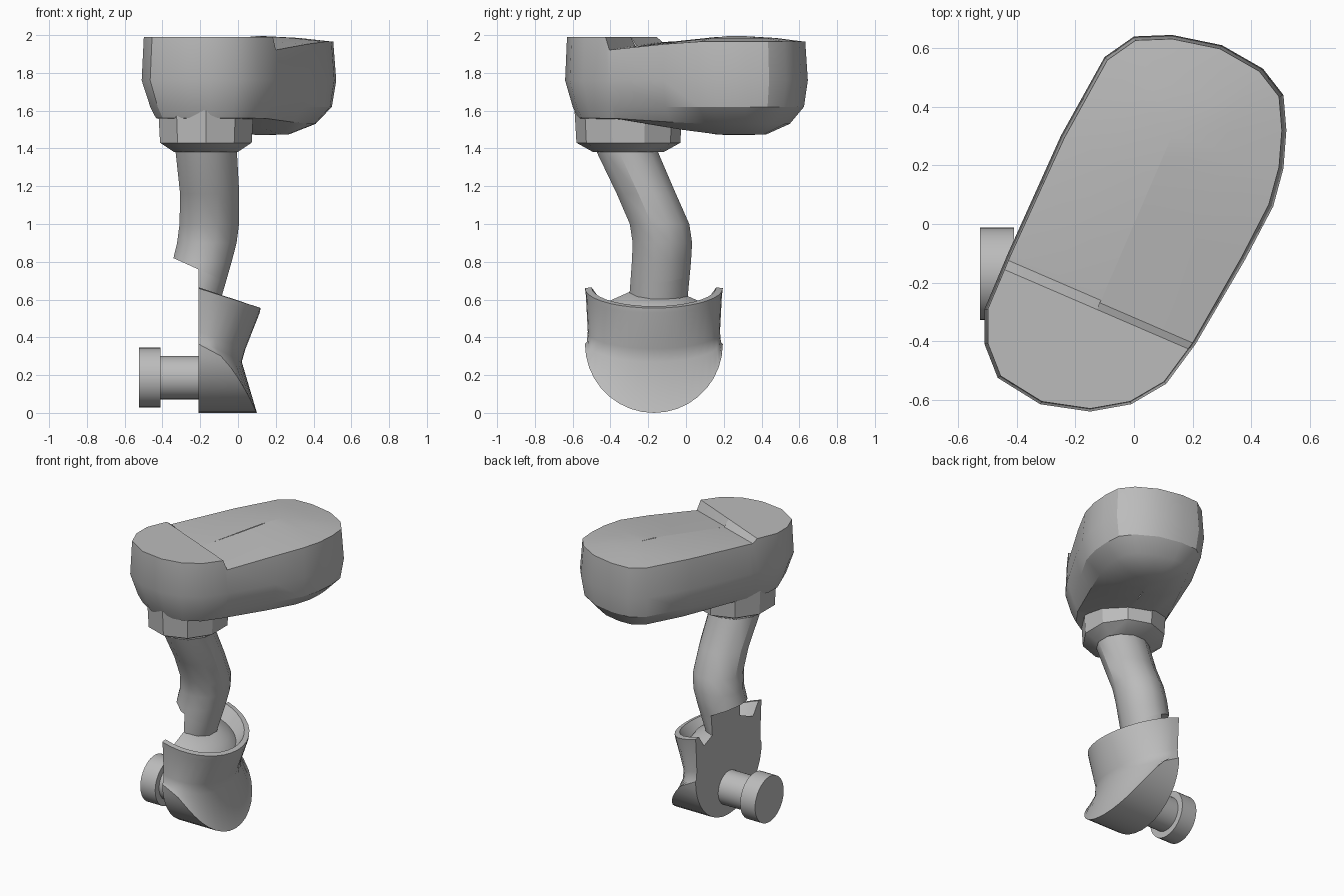
import bpy, bmesh, math
from mathutils import Vector

cube = bpy.data.objects.get("Cube")
if cube:
    bpy.data.objects.remove(cube, do_unlink=True)

grey = bpy.data.materials.new("plain grey")
grey.use_nodes = True
COLOUR = (0.5, 0.5, 0.5, 1)
grey.diffuse_color = COLOUR
grey.node_tree.nodes["Principled BSDF"].inputs["Base Color"].default_value = COLOUR


def finish(bm, name, angle=32):
    bmesh.ops.remove_doubles(bm, verts=bm.verts, dist=0.0005)
    bmesh.ops.recalc_face_normals(bm, faces=bm.faces)
    mesh = bpy.data.meshes.new(name)
    bm.to_mesh(mesh)
    bm.free()
    mesh.materials.append(grey)
    ob = bpy.data.objects.new(name, mesh)
    bpy.context.collection.objects.link(ob)
    for other in bpy.context.selected_objects:
        other.select_set(False)
    ob.select_set(True)
    bpy.context.view_layer.objects.active = ob
    bpy.ops.object.shade_smooth_by_angle(angle=math.radians(angle))
    return ob


def loft(rows, closed=True, caps=True):
    """Skin a list of equal point rows."""
    bm = bmesh.new()
    vs = [[bm.verts.new(p) for p in row] for row in rows]
    n = len(rows[0])
    for a, b in zip(vs, vs[1:]):
        for i in range(n if closed else n - 1):
            j = (i + 1) % n
            bm.faces.new((a[i], a[j], b[j], b[i]))
    if caps:
        bm.faces.new(vs[0])
        bm.faces.new(vs[-1])
    return bm


def cut(bm, point, normal):
    """Remove what lies on the normal's side and close the hole."""
    geom = bm.verts[:] + bm.edges[:] + bm.faces[:]
    res = bmesh.ops.bisect_plane(bm, geom=geom, plane_co=point, plane_no=normal, clear_outer=True)
    edges = [e for e in res["geom_cut"] if isinstance(e, bmesh.types.BMEdge)]
    bmesh.ops.holes_fill(bm, edges=edges, sides=0)


def ring(x, y, z, rx, ry, n, turn=0.0):
    angles = [2 * math.pi * (i + turn) / n for i in range(n)]
    return [(x + rx * math.cos(a), y + ry * math.sin(a), z) for a in angles]


# Block: an oblong with a stepped top and a belly that hangs lower at the back
outline = [(0, .64), (.13, .645), (.3, .61), (.44, .53), (.51, .44), (.52, .32), (.51, .19),
           (.475, .06), (.38, -.12), (.21, -.41), (.11, -.545), (-.01, -.615), (-.15, -.64),
           (-.32, -.615), (-.465, -.525), (-.51, -.41), (-.51, -.29), (-.43, -.1),
           (-.25, .3), (-.1, .57)]
axis = Vector((.396, .918, 0))
side = Vector((.918, -.396, 0))
REACH = .33


def block_ring(front, back):
    """Rings given as (inset, height) at the front and at the back."""
    pts = []
    for x, y in outline:
        p = Vector((x, y, 0))
        t = p.dot(axis)
        c = axis * max(-REACH, min(REACH, t))
        k = max(0, min(1, (t + .3) / .5))
        f, z = [u + (v - u) * k for u, v in zip(front, back)]
        q = c + (p - c) * f
        pts.append((q.x, q.y, z))
    return pts


bm = loft([block_ring(*r) for r in (
    ((0, 1.55), (0, 1.47)), ((.4, 1.55), (.36, 1.475)), ((.8, 1.56), (.72, 1.53)),
    ((.88, 1.62), (.94, 1.62)), ((1, 1.76), (1, 1.76)), ((.97, 1.98), (.96, 1.965)),
    ((.5, 1.98), (.5, 1.985)), ((0, 1.98), (0, 1.995)))], caps=False)
STEP_FRONT, STEP_BACK = -.318, -.284
for d in (STEP_FRONT, STEP_BACK):
    bmesh.ops.bisect_plane(bm, geom=bm.verts[:] + bm.edges[:] + bm.faces[:],
                           plane_co=axis * d, plane_no=axis)
for v in bm.verts:
    if v.co.z > 1.9:
        t, s = v.co.dot(axis), v.co.dot(side)
        if t < -.3:
            v.co.z = 1.99
        else:
            fade = max(0, 1 - (t - STEP_BACK) / .5)
            v.co.z += (1.943 - .06 * s - v.co.z) * fade
finish(bm, "top_block", 28)

# Collar under the block
finish(loft([ring(-.17, -.305, z, rx, ry, 10, .5) for z, rx, ry in (
    (1.38, .175, .185), (1.43, .255, .275), (1.6, .265, .285))]), "collar")

# Bent arm: the upper half ends in a slanted spur, the lower half is flat on one side
arm = [(-.168, -.33, 1.45, .17), (-.168, -.31, 1.38, .168), (-.15, -.21, 1.16, .162),
       (-.152, -.14, 1, .163), (-.165, -.125, .9, .163), (-.19, -.13, .8, .162),
       (-.24, -.145, .62, .16), (-.26, -.15, .55, .16)]
spur_point, spur_normal = (-.21, -.15, .76), Vector((-.45, 0, -1))
FLAT = -.21
for name in ("upper_arm", "lower_arm"):
    bm = loft([ring(x, y, z, r, r, 12, .5) for x, y, z, r in arm])
    if name == "upper_arm":
        cut(bm, spur_point, spur_normal)
    else:
        cut(bm, spur_point, -spur_normal)
        cut(bm, (FLAT, 0, 0), (-1, 0, 0))
    finish(bm, name)

# Half cup with a flared rim, a ball inside and a rounded heel below
angles = [math.pi * (i / 18 - .5) for i in range(19)]


def half_ring(rx, ry, z_mid, z_edge, power=1.0):
    pts = []
    for a in angles:
        c = max(0, math.cos(a))
        c = 0 if c < 1e-6 else c
        pts.append((FLAT + rx * c ** power, -.17 + ry * math.sin(a),
                    z_edge + (z_mid - z_edge) * c))
    return pts


rows = [half_ring(0, .365, 0, .365), half_ring(.31, .365, 0, .365, .55),
        half_ring(.23, .355, .27, .375, .8), half_ring(.25, .35, .34, .43),
        half_ring(.325, .36, .53, .62), half_ring(.33, .365, .555, .66),
        half_ring(.3, .33, .565, .665), half_ring(.25, .27, .5, .58),
        half_ring(.21, .22, .56, .6), half_ring(.13, .13, .6, .64),
        half_ring(0, 0, .65, .65)]
bm = loft(rows, closed=False, caps=False)
bmesh.ops.remove_doubles(bm, verts=bm.verts, dist=.0005)
bmesh.ops.holes_fill(bm, edges=[e for e in bm.edges if e.is_boundary], sides=0)
finish(bm, "half_cup", 35)

# Peg with a wider head
peg = [(-.2, .115), (-.41, .115), (-.41, .158), (-.525, .158)]
finish(loft([[(x, -.17 + r * math.cos(a), .187 + r * math.sin(a))
              for a in [2 * math.pi * i / 40 for i in range(40)]] for x, r in peg]), "side_peg")
